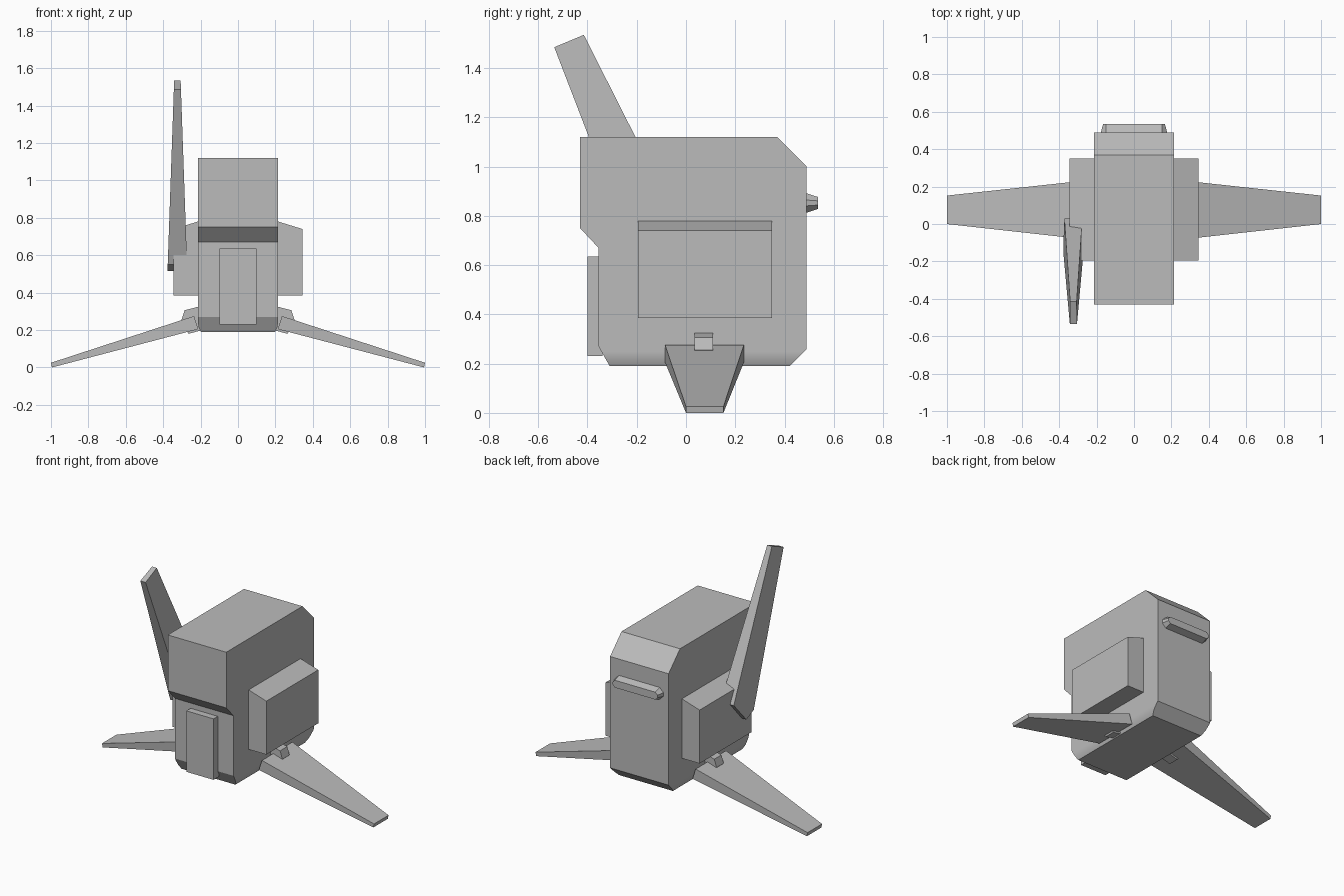
import bpy, bmesh
from mathutils import Vector

cube = bpy.data.objects.get("Cube")
if cube:
    bpy.data.objects.remove(cube)

GREY = (0.5, 0.5, 0.5, 1)
grey = bpy.data.materials.new("plain_grey")
grey.use_nodes = True
grey.diffuse_color = GREY
grey.node_tree.nodes["Principled BSDF"].inputs["Base Color"].default_value = GREY


def loft(name, ring_a, ring_b, cuts=()):
    """Solid between two matching rings, optionally trimmed by planes."""
    bm = bmesh.new()
    a = [bm.verts.new(p) for p in ring_a]
    b = [bm.verts.new(p) for p in ring_b]
    bm.faces.new(a)
    bm.faces.new(b[::-1])
    for i in range(len(a)):
        j = (i + 1) % len(a)
        bm.faces.new((a[j], a[i], b[i], b[j]))
    for point, normal in cuts:
        bmesh.ops.bisect_plane(bm, geom=bm.verts[:] + bm.edges[:] + bm.faces[:],
                               plane_co=point, plane_no=normal, clear_outer=True)
        rim = [e for e in bm.edges if e.is_boundary]
        bmesh.ops.holes_fill(bm, edges=rim, sides=0)
    bmesh.ops.recalc_face_normals(bm, faces=bm.faces[:])
    mesh = bpy.data.meshes.new(name)
    bm.to_mesh(mesh)
    bm.free()
    mesh.materials.append(grey)
    obj = bpy.data.objects.new(name, mesh)
    bpy.context.collection.objects.link(obj)
    return obj


def along_x(profile, x):
    return [(x, y, z) for y, z in profile]


def along_y(profile, y, side=1):
    return [(side * x, y, z) for x, z in profile]


# Main hull: side profile, with softened lower side edges
hull = [(-0.43, 1.12), (0.37, 1.12), (0.49, 1.0), (0.49, 0.26), (0.42, 0.19),
        (-0.31, 0.19), (-0.355, 0.27), (-0.355, 0.67), (-0.43, 0.75)]
trims = []
for side in (1, -1):
    for (x0, z0), (x1, z1) in (((0.215, 0.25), (0.211, 0.217)),
                               ((0.211, 0.217), (0.198, 0.19))):
        trims.append((Vector((side * x0, 0, z0)),
                      Vector((side * (z0 - z1), 0, x1 - x0))))
body = loft("hull", along_x(hull, -0.215), along_x(hull, 0.215), trims)
bpy.ops.object.select_all(action="DESELECT")
body.select_set(True)
bpy.context.view_layer.objects.active = body
bpy.ops.object.shade_smooth_by_angle(angle=0.5)
body.modifiers.new("weighted_normals", "WEIGHTED_NORMAL").keep_sharp = True

# Raised door plate on the front
door = [(-0.1, 0.23), (0.1, 0.23), (0.1, 0.635), (-0.1, 0.635)]
loft("front_door", along_y(door, -0.4), along_y(door, -0.34))


# Bar with clipped corners across the back
def clipped(half, low, high, c, y):
    corners = [(half, low + c), (half, high - c), (half - c, high), (c - half, high),
               (-half, high - c), (-half, low + c), (c - half, low), (half - c, low)]
    return along_y(corners, y)


loft("rear_bar", clipped(0.18, 0.81, 0.895, 0.03, 0.48),
     clipped(0.165, 0.828, 0.877, 0.016, 0.535))

# Side pods, wings and wing hinges
pod = [(0.2, 0.385), (0.345, 0.385), (0.345, 0.74), (0.215, 0.78), (0.2, 0.78)]
hinge = [(0.2, 0.328), (0.285, 0.306), (0.302, 0.255), (0.265, 0.18), (0.2, 0.197)]
for label, side in (("left", 1), ("right", -1)):
    loft(label + "_pod", along_y(pod, -0.195, side), along_y(pod, 0.35, side))
    loft(label + "_hinge", along_y(hinge, 0.035, side), along_y(hinge, 0.11, side))
    rings = []
    for front, back, top, bottom in ((-0.085, 0.235, (0.235, 0.275), (0.213, 0.205)),
                                     (0.0, 0.152, (1.0, 0.025), (0.995, 0.0))):
        rings.append([(side * x, y, z) for (x, z), y in
                      ((top, front), (top, back), (bottom, back), (bottom, front))])
    loft(label + "_wing", *rings)

# Swept upright fin on the right pod, thinner towards the tip
fin = [(-0.535, 1.485), (-0.415, 1.535), (0.03, 0.655), (-0.095, 0.515), (-0.175, 0.55)]


def fin_side(side):
    return [(-0.324 + side * (0.053 - 0.035 * (z - 0.515)), y, z) for y, z in fin]


loft("upright_fin", fin_side(-1), fin_side(1))
